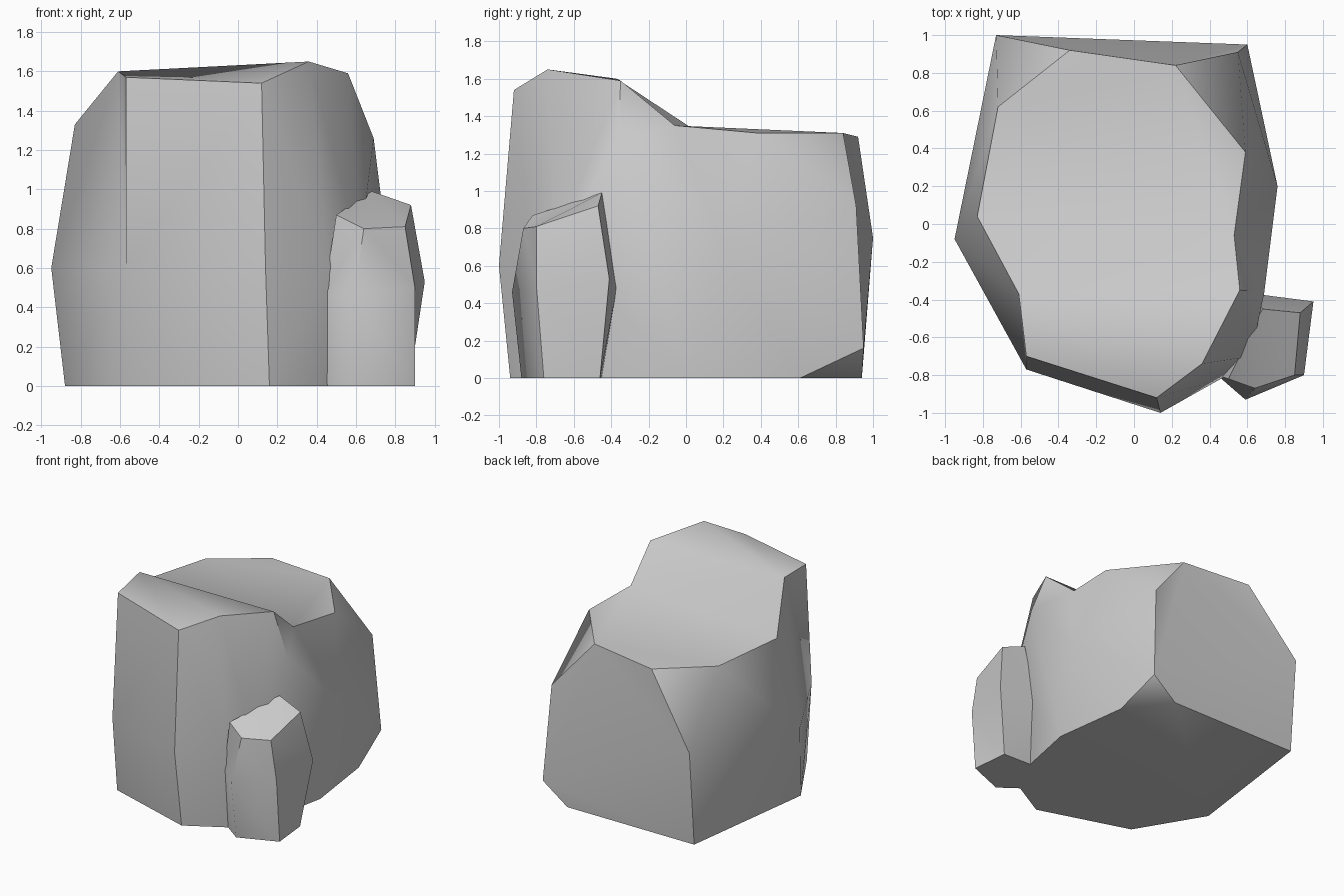
import bpy
import bmesh
import math

default_cube = bpy.data.objects.get("Cube")
if default_cube:
    bpy.data.objects.remove(default_cube, do_unlink=True)


def make_material(name, colour):
    material = bpy.data.materials.new(name)
    material.use_nodes = True
    material.diffuse_color = colour
    shader = material.node_tree.nodes["Principled BSDF"]
    shader.inputs["Base Color"].default_value = colour
    shader.inputs["Roughness"].default_value = 0.9
    return material


def add_face(bm, corners):
    """Add a face, dropping corners shared by neighbouring columns."""
    unique = list(dict.fromkeys(corners))
    if len(unique) > 2:
        bm.faces.new(unique)


def build_rock(name, foot, belly, crown, caps, material, sharp_angle):
    """Loft a faceted rock through three rings and close it with cap faces."""
    bm = bmesh.new()
    vertex_at = {}

    def vertex(point):
        if point not in vertex_at:
            vertex_at[point] = bm.verts.new(point)
        return vertex_at[point]

    rings = [[vertex(point) for point in ring] for ring in (foot, belly, crown)]
    count = len(foot)
    for lower, upper in zip(rings, rings[1:]):
        for i in range(count):
            j = (i + 1) % count
            add_face(bm, [lower[i], lower[j], upper[j], upper[i]])
    add_face(bm, reversed(rings[0]))
    for cap in caps:
        add_face(bm, [rings[2][i] for i in cap])

    bmesh.ops.triangulate(bm, faces=bm.faces[:], quad_method="SHORT_EDGE")
    bmesh.ops.recalc_face_normals(bm, faces=bm.faces[:])
    mesh = bpy.data.meshes.new(name)
    bm.to_mesh(mesh)
    bm.free()
    mesh.materials.append(material)

    rock = bpy.data.objects.new(name, mesh)
    bpy.context.collection.objects.link(rock)
    bpy.ops.object.select_all(action="DESELECT")
    rock.select_set(True)
    bpy.context.view_layer.objects.active = rock
    bpy.ops.object.shade_smooth_by_angle(angle=math.radians(sharp_angle))
    return rock


def on_ground(outline):
    return [(x, y, 0.0) for x, y in outline]


stone_grey = make_material("stone grey", (0.6, 0.6, 0.6, 1))

# Large boulder: rings run anticlockwise from the front corner
boulder_foot = on_ground([
    (.16, -.94), (.46, -.77), (.6, -.58), (.72, .01), (.64, .61), (.64, .61),
    (.39, .94), (-.73, .94), (-.73, .94), (-.88, -.19), (-.57, -.71), (-.57, -.71),
])
boulder_belly = [
    (.14, -1, .6), (.46, -.82, .6), (.62, -.7, .7), (.69, -.36, 1.26),
    (.76, .2, .7), (.6, .95, .16), (.6, .95, .16), (-.73, 1, .75),
    (-.73, 1, .75), (-.95, -.08, .6), (-.57, -.77, .6), (-.57, -.77, .6),
]
boulder_crown = [
    (.12, -.92, 1.54), (.36, -.74, 1.65), (.56, -.35, 1.59), (.53, -.06, 1.35),
    (.59, .38, 1.31), (.55, .91, .92), (.22, .84, 1.31), (-.34, .92, 1.29),
    (-.72, .62, 1.3), (-.83, .04, 1.33), (-.61, -.37, 1.6), (-.57, -.7, 1.57),
]
# Front slope, ridge, step down, rear shelf and chipped back corner
boulder_caps = [
    (11, 0, 1, 10), (10, 1, 2), (10, 2, 3, 9), (9, 3, 4, 6, 7, 8), (4, 5, 6),
]
build_rock("large_boulder", boulder_foot, boulder_belly, boulder_crown,
           boulder_caps, stone_grey, sharp_angle=45)

# Small upright stone leaning against the front left of the boulder
stone_foot = on_ground([(.45, -.77), (.6, -.88), (.9, -.76), (.87, -.46), (.57, -.45)])
stone_belly = [
    (.44, -.8, .48), (.59, -.93, .46), (.9, -.8, .5), (.95, -.41, .53), (.64, -.37, .48),
]
stone_crown = [
    (.5, -.82, .87), (.64, -.87, .8), (.85, -.8, .81), (.88, -.47, .92), (.68, -.45, .99),
]
build_rock("small_stone", stone_foot, stone_belly, stone_crown,
           [range(len(stone_crown))], stone_grey, sharp_angle=60)
